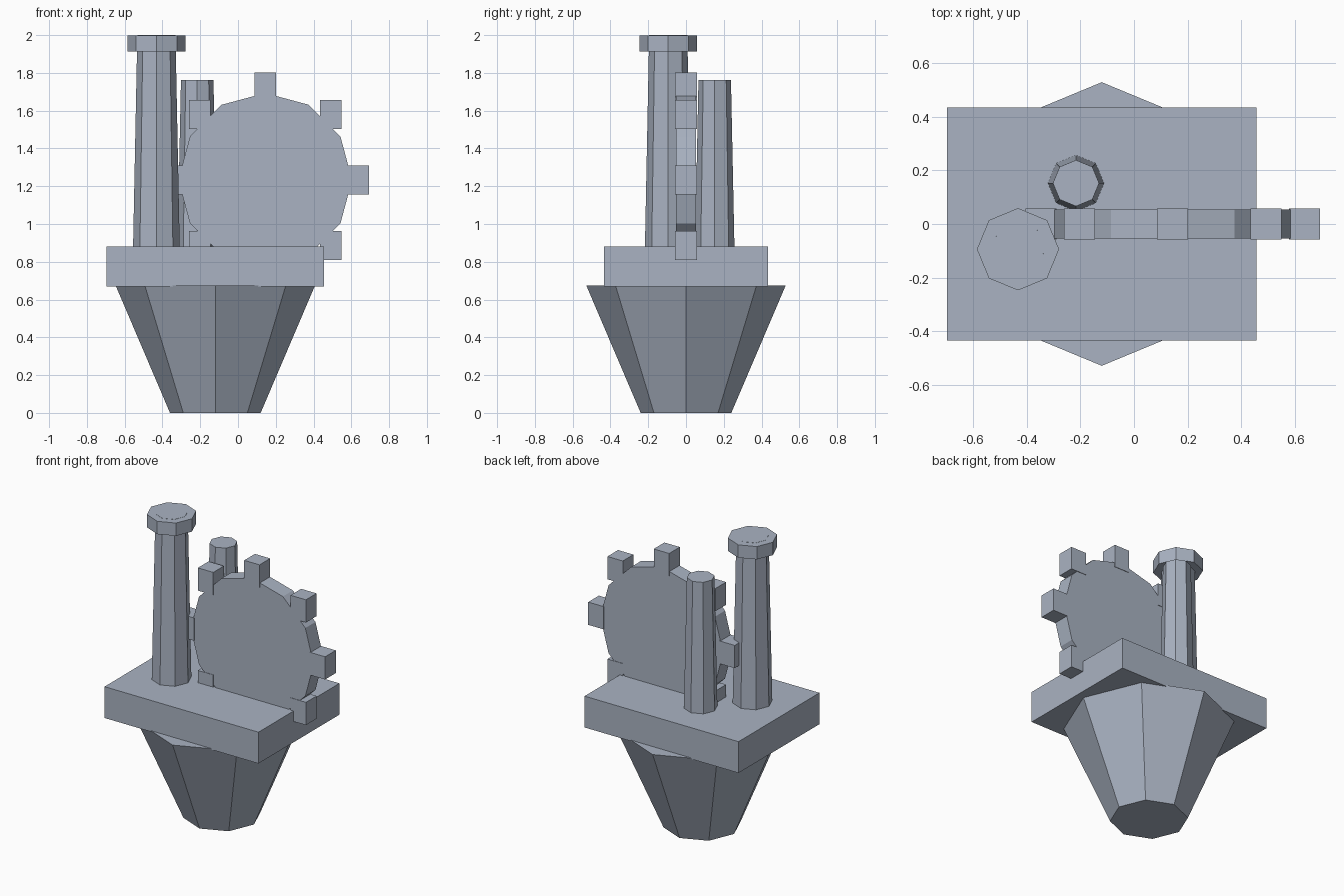
import bpy
import math

if "Cube" in bpy.data.objects:
    bpy.data.objects.remove(bpy.data.objects["Cube"], do_unlink=True)

# Single blue-grey colour
COLOUR = (0.40, 0.45, 0.54, 1.0)
stone = bpy.data.materials.new("blue_grey")
stone.use_nodes = True
stone.diffuse_color = COLOUR
stone.node_tree.nodes["Principled BSDF"].inputs["Base Color"].default_value = COLOUR


def finish(name):
    obj = bpy.context.object
    obj.name = name
    obj.data.materials.append(stone)
    return obj


def block(name, centre, size):
    bpy.ops.mesh.primitive_cube_add(size=1, location=centre)
    obj = finish(name)
    obj.scale = size
    bpy.ops.object.transform_apply(location=False, rotation=False, scale=True)
    return obj


def tapered(name, x, y, z0, z1, r0, r1):
    """Upright eight-sided frustum with corners on the axes."""
    bpy.ops.mesh.primitive_cone_add(vertices=8, radius1=r0, radius2=r1, depth=z1 - z0,
                                    location=(x, y, (z0 + z1) / 2))
    return finish(name)


# Base and deck
BASE_X = -0.12
tapered("tapered_base", BASE_X, 0, 0, 0.675, 0.24, 0.528)
block("deck", (BASE_X, 0, 0.774), (1.153, 0.866, 0.212))

# Chimneys
tapered("tall_chimney", -0.432, -0.094, 0.85, 2.0, 0.124, 0.101)
tapered("tall_chimney_cap", -0.432, -0.094, 1.912, 1.999, 0.153, 0.153)
tapered("short_chimney", -0.216, 0.152, 0.85, 1.762, 0.105, 0.086)

# Cog wheel: twelve-sided disc with upright block teeth
COG_X, COG_Z = 0.144, 1.233
bpy.ops.mesh.primitive_cylinder_add(vertices=12, radius=0.46, depth=0.108,
                                    location=(COG_X, 0, COG_Z),
                                    rotation=(math.pi / 2, 0, 0))
finish("cog_disc")
for i in range(8):
    a = i * math.pi / 4
    block(f"cog_tooth_{i + 1}",
          (COG_X + 0.491 * math.cos(a), 0, COG_Z + 0.491 * math.sin(a)),
          (0.115, 0.114, 0.154))
